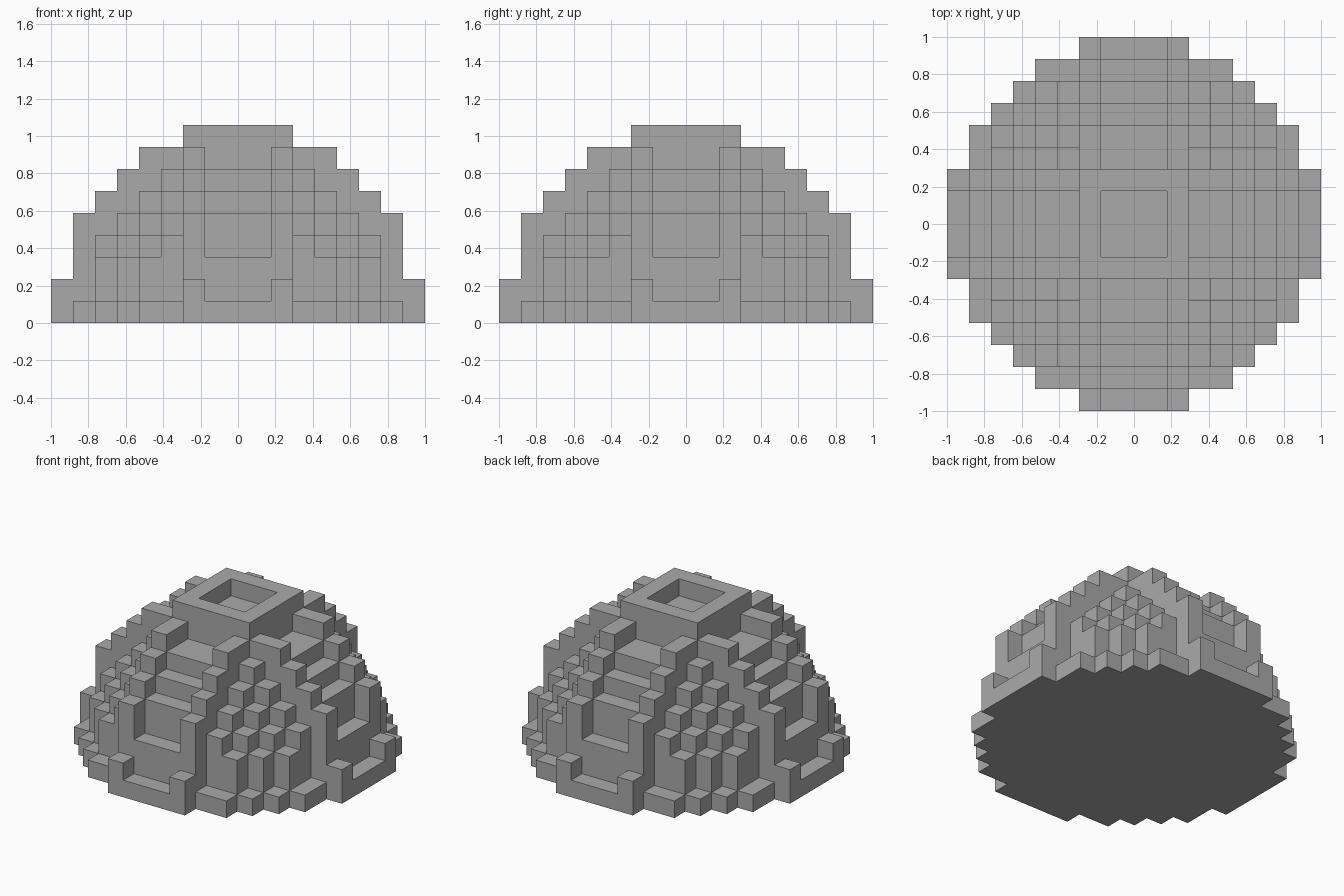
import bpy
import bmesh
from mathutils import Vector

cube = bpy.data.objects.get("Cube")
if cube:
    bpy.data.objects.remove(cube, do_unlink=True)

CELLS = 17                # blocks across the dome
HALF = CELLS // 2
SIZE = 2 / CELLS          # edge of one block
OUTER = 71                # squared radius of base and ribs, in blocks
INNER = 56.25             # squared radius of the dome body
RIB = 2                   # distance of the ribs from the axis

stone = bpy.data.materials.new("stone grey")
stone.use_nodes = True
grey = (0.4, 0.4, 0.4, 1)
stone.diffuse_color = grey
stone.node_tree.nodes["Principled BSDF"].inputs["Base Color"].default_value = grey


def part_at(x, y, z):
    """Name of the part that fills a block, or None if it is empty."""
    flat = x * x + y * y
    dist = flat + z * z
    if z == 0:
        return "base_disc" if flat <= OUTER else None
    if z == HALF:
        return "crown_rim" if max(abs(x), abs(y)) == RIB else None
    if dist <= INNER:
        return "dome_body"
    if abs(x) == RIB and dist <= OUTER:
        return "front_back_ribs"
    if abs(y) == RIB and dist <= OUTER:
        return "side_ribs"
    return None


# Sort the blocks into parts
span = range(-HALF, HALF + 1)
blocks = {}
for x in span:
    for y in span:
        for z in range(HALF + 1):
            name = part_at(x, y, z)
            if name:
                blocks[(x, y, z)] = name

AXES = [Vector((1, 0, 0)), Vector((0, 1, 0)), Vector((0, 0, 1))]


def add_side(bm, centre, axis, sign):
    """One outward-facing square side of a block."""
    n = AXES[axis] * sign
    a = AXES[(axis + 1) % 3]
    b = AXES[(axis + 2) % 3] * sign
    corners = [n - a - b, n + a - b, n + a + b, n - a + b]
    bm.faces.new([bm.verts.new((centre + c / 2) * SIZE) for c in corners])


def build_part(name):
    """Mesh of the exposed sides of all blocks in one part."""
    bm = bmesh.new()
    for cell, owner in blocks.items():
        if owner != name:
            continue
        centre = Vector(cell) + Vector((0, 0, 0.5))
        for axis in range(3):
            for sign in (-1, 1):
                beside = list(cell)
                beside[axis] += sign
                if tuple(beside) not in blocks:
                    add_side(bm, centre, axis, sign)
    bmesh.ops.remove_doubles(bm, verts=bm.verts, dist=SIZE / 100)
    mesh = bpy.data.meshes.new(name)
    bm.to_mesh(mesh)
    bm.free()
    mesh.materials.append(stone)
    bpy.context.collection.objects.link(bpy.data.objects.new(name, mesh))


for part in sorted(set(blocks.values())):
    build_part(part)
